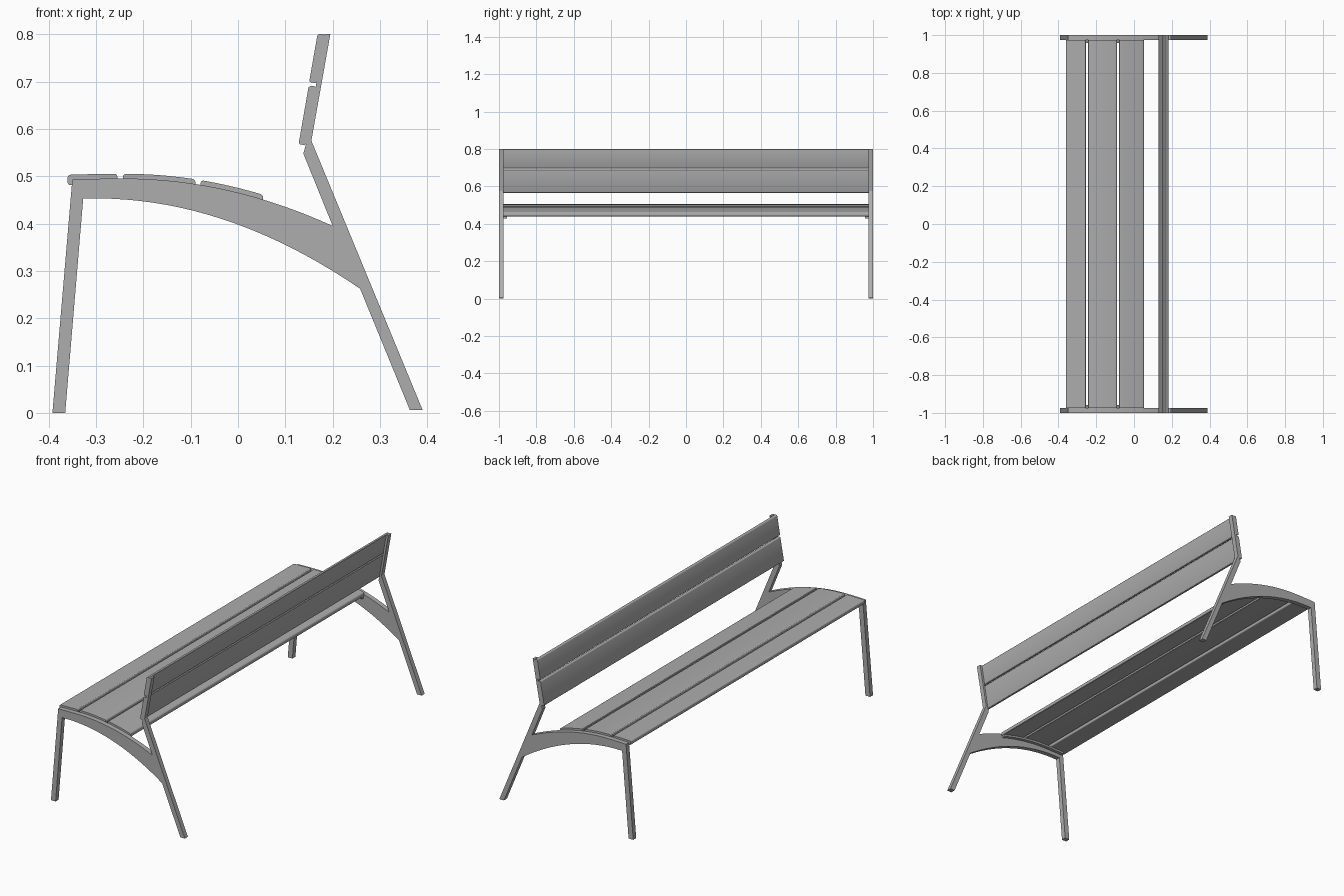
import bpy, bmesh, math

cube = bpy.data.objects.get("Cube")
if cube:
    bpy.data.objects.remove(cube, do_unlink=True)

grey = bpy.data.materials.new("plain grey")
grey.use_nodes = True
grey.diffuse_color = (0.42, 0.42, 0.42, 1)
grey.node_tree.nodes["Principled BSDF"].inputs["Base Color"].default_value = grey.diffuse_color


def extrude_profile(name, points, y0, y1, rounding=0):
    """Extrude an x-z outline along y, optionally rounding its sharp long edges."""
    bm = bmesh.new()
    face = bm.faces.new([bm.verts.new((x, y0, z)) for x, z in points])
    moved = bmesh.ops.extrude_face_region(bm, geom=[face])["geom"]
    verts = [v for v in moved if isinstance(v, bmesh.types.BMVert)]
    bmesh.ops.translate(bm, verts=verts, vec=(0, y1 - y0, 0))
    bmesh.ops.recalc_face_normals(bm, faces=bm.faces)
    if rounding:
        sharp = [e for e in bm.edges
                 if abs(e.verts[0].co.y - e.verts[1].co.y) > 0.001
                 and e.calc_face_angle(0) > math.radians(50)]
        bmesh.ops.bevel(bm, geom=sharp, offset=rounding, segments=3,
                        profile=0.5, affect='EDGES')
    mesh = bpy.data.meshes.new(name)
    bm.to_mesh(mesh)
    bm.free()
    mesh.materials.append(grey)
    obj = bpy.data.objects.new(name, mesh)
    bpy.context.collection.objects.link(obj)
    bpy.ops.object.select_all(action='DESELECT')
    obj.select_set(True)
    bpy.context.view_layer.objects.active = obj
    bpy.ops.object.shade_smooth_by_angle(angle=math.radians(30))
    return obj


def spread(a, b, n):
    return [a + (b - a) * i / n for i in range(n + 1)]


def arch_top(x):
    d = x + 0.24
    return 0.495 - (0.517 if d > 0 else 0.15) * d * d


def arch_bottom(x):
    return 0.453 - 0.613 * (x + 0.3) ** 2


def arch_band(a, b, above, below, n=10):
    """Curved strip that follows the top of the arch."""
    xs = spread(a, b, n)
    return ([(x, arch_top(x) + above) for x in xs]
            + [(x, arch_top(x) - below) for x in reversed(xs)])


# End frames: front leg, seat arch, rear leg and back support in one plate
frame = [(-0.392, 0), (-0.365, 0)]
frame += [(x, arch_bottom(x)) for x in spread(-0.327, 0.258, 20)]
frame += [(0.363, 0.006), (0.39, 0.006), (0.155, 0.575), (0.195, 0.8),
          (0.183, 0.8), (0.143, 0.565), (0.138, 0.548)]
frame += [(x, arch_top(x)) for x in spread(0.2, -0.35, 20)]

for side, s in (("right", -1), ("left", 1)):
    extrude_profile(side + "_end_frame", frame, s * 0.975, s)
    # Curved bracket under the seat slats
    extrude_profile(side + "_seat_bracket", arch_band(-0.34, 0.05, -0.012, 0.022),
                    s * 0.957, s * 0.975)

# Seat slats between the frames
for name, a, b in (("front", -0.36, -0.255), ("middle", -0.243, -0.09),
                   ("rear", -0.079, 0.053)):
    extrude_profile(name + "_seat_slat", arch_band(a, b, 0.01, 0.012),
                    -0.975, 0.975, 0.006)


# Backrest slats fixed to the front of the leaning supports
def back_x(z):
    return 0.143 + (z - 0.565) * 0.04 / 0.235


for name, z0, z1 in (("lower", 0.565, 0.69), ("upper", 0.696, 0.8)):
    outline = [(back_x(z0) - 0.015, z0 + 0.003), (back_x(z0), z0),
               (back_x(z1), z1), (back_x(z1) - 0.015, z1)]
    extrude_profile(name + "_back_slat", outline, -1, 1, 0.004)
